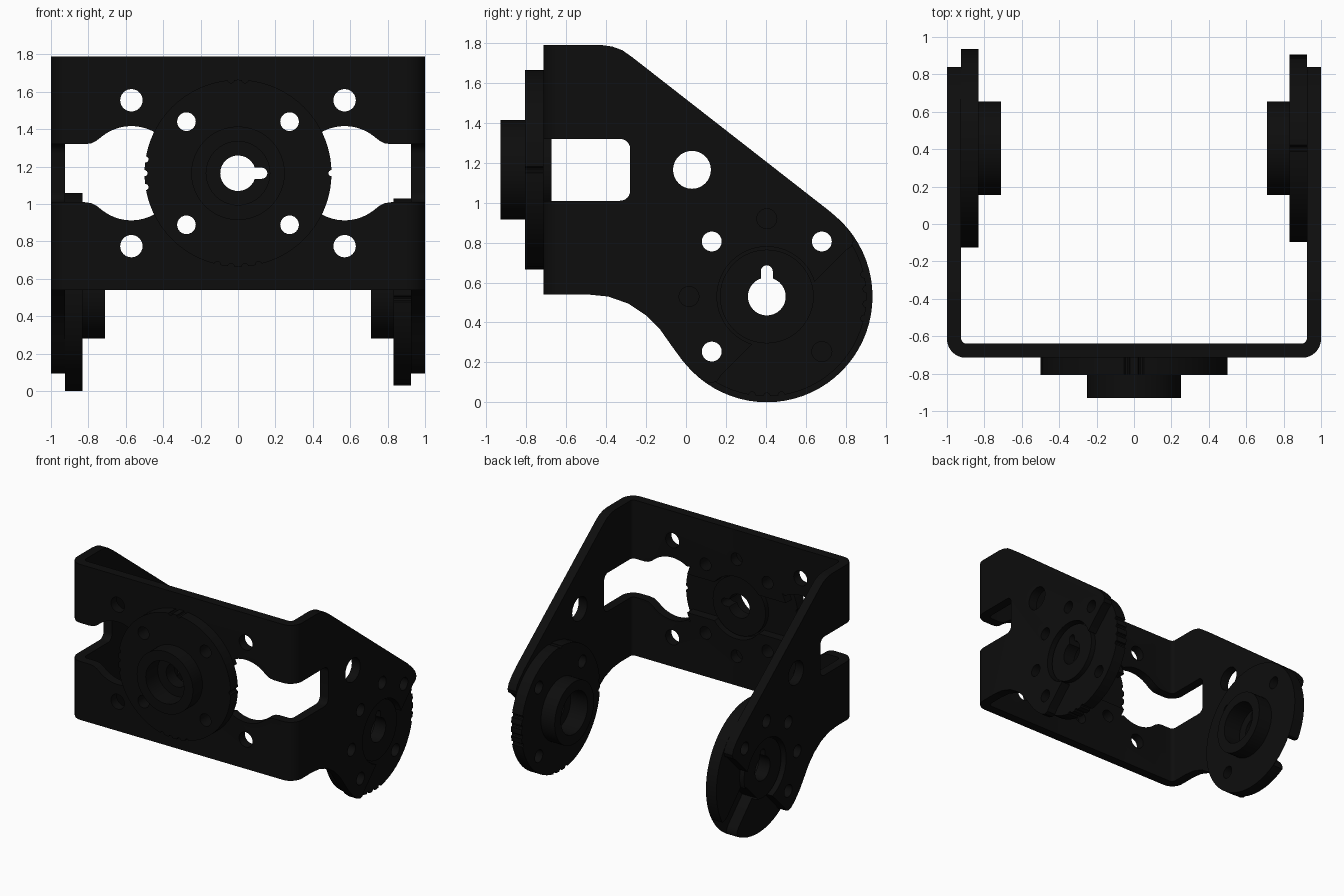
import bpy, bmesh, math
from mathutils import Vector

cube = bpy.data.objects.get("Cube")
if cube:
    bpy.data.objects.remove(cube, do_unlink=True)

black = bpy.data.materials.new("matte_black")
black.use_nodes = True
col = (0.004, 0.004, 0.004, 1)
black.diffuse_color = col
bsdf = next(n for n in black.node_tree.nodes if n.type == 'BSDF_PRINCIPLED')
bsdf.inputs["Base Color"].default_value = col
bsdf.inputs["Roughness"].default_value = 0.6


# --- helpers: extruded outlines and boolean operations ---
def place(axis, u, v, w):
    return {'X': (w, u, v), 'Y': (u, w, v), 'Z': (u, v, w)}[axis]


def prism(name, outline, axis, lo, hi):
    lo, hi = min(lo, hi), max(lo, hi)
    bm = bmesh.new()
    vs = [bm.verts.new(place(axis, u, v, lo)) for u, v in outline]
    face = bm.faces.new(vs)
    ext = bmesh.ops.extrude_face_region(bm, geom=[face])
    moved = [g for g in ext["geom"] if isinstance(g, bmesh.types.BMVert)]
    bmesh.ops.translate(bm, verts=moved, vec=Vector(place(axis, 0, 0, hi - lo)))
    bmesh.ops.recalc_face_normals(bm, faces=bm.faces)
    me = bpy.data.meshes.new(name)
    bm.to_mesh(me)
    bm.free()
    me.materials.append(black)
    ob = bpy.data.objects.new(name, me)
    bpy.context.collection.objects.link(ob)
    return ob


def arc(cu, cv, r, a0, a1, n):
    return [(cu + r * math.cos(math.radians(a0 + (a1 - a0) * i / n)),
             cv + r * math.sin(math.radians(a0 + (a1 - a0) * i / n))) for i in range(n + 1)]


def circle(cu, cv, r, n=24):
    return arc(cu, cv, r, 0, 360, n)[:-1]


def combine(ob, other, op='DIFFERENCE'):
    mod = ob.modifiers.new("bool", 'BOOLEAN')
    mod.operation, mod.solver, mod.object = op, 'EXACT', other
    dg = bpy.context.evaluated_depsgraph_get()
    dg.update()
    me = bpy.data.meshes.new_from_object(ob.evaluated_get(dg))
    ob.modifiers.clear()
    ob.data = me
    bpy.data.objects.remove(other, do_unlink=True)


def cut(ob, outline, axis, lo, hi):
    combine(ob, prism("cutter", outline, axis, lo, hi))


def finish(ob):
    bpy.ops.object.select_all(action='DESELECT')
    ob.select_set(True)
    bpy.context.view_layer.objects.active = ob
    bpy.ops.object.shade_smooth_by_angle(angle=math.radians(30))


CY, CZ = 0.405, 0.53      # arm pivot (y, z)
FZ = 1.165                # front plate centre height

# --- folded bracket: U-shaped plan trimmed by the side outline ---
half = ([(1, 1.2)] + arc(0.9, -0.615, 0.1, 0, -90, 8))
inner = arc(0.895, -0.61, 0.03, -90, 0, 4) + [(0.925, 1.2)]
plan = (half + [(-u, v) for u, v in reversed(half)]
        + [(-u, v) for u, v in reversed(inner)] + inner)
bracket = prism("folded_bracket", plan, 'Z', -0.2, 2.0)
side = [(-0.9, 0.54), (-0.9, 1.79), (-0.42, 1.79), (-0.37, 1.783), (-0.32, 1.765), (-0.27, 1.73),
        (0.73, 0.95), (0.79, 0.893), (0.825, 0.85), (0.84, 0.81), (0.83, 0.78), (0.80, 0.76),
        (0.175, 0.135), (0.155, 0.105), (0.125, 0.095), (0.085, 0.11), (0.042, 0.145),
        (-0.015, 0.205), (-0.07, 0.28), (-0.13, 0.365), (-0.20, 0.435),
        (-0.29, 0.495), (-0.39, 0.53), (-0.49, 0.54)]
combine(bracket, prism("side_trim", side, 'X', -1.2, 1.2), 'INTERSECT')

# --- arm openings, cut through both arms ---
cut(bracket, circle(CY, CZ, 0.25, 48), 'X', -1.2, 1.2)
cut(bracket, circle(0.03, FZ, 0.095, 32), 'X', -1.2, 1.2)
for a in (45, 90, 135, 180, 225):
    c = math.radians(a)
    cut(bracket, circle(CY + 0.39 * math.cos(c), CZ + 0.39 * math.sin(c), 0.05), 'X', -1.2, 1.2)
window = ([(-0.9, 1.01)] + arc(-0.33, 1.06, 0.05, -90, 0, 6)
          + arc(-0.33, 1.27, 0.05, 0, 90, 6) + [(-0.9, 1.32)])
cut(bracket, window, 'X', -1.2, 1.2)

# --- front plate openings ---
cut(bracket, circle(0, FZ, 0.25, 48), 'Y', -0.9, -0.5)
for k in range(8):
    c = math.radians(45 * k)
    cut(bracket, circle(0.39 * math.cos(c), FZ + 0.39 * math.sin(c), 0.05), 'Y', -0.9, -0.5)
for s in (-1, 1):
    for z in (0.775, 1.555):
        cut(bracket, circle(s * 0.57, z, 0.06), 'Y', -0.9, -0.5)
    top = (arc(0, 0, 0.465, 0, 29, 6) + arc(0.57, 0, 0.252, 122, 52, 12)
           + [(0.755, 0.175), (0.785, 0.16), (0.82, 0.155), (0.93, 0.155)])
    shape = top + [(u, -v) for u, v in reversed(top[1:])]
    cut(bracket, [(s * u, FZ + v) for u, v in shape], 'Y', -0.9, -0.5)
finish(bracket)


# --- round horn: disc, raised hub with bore, locating boss, keyhole, screw holes, rim notches ---
def horn(name, axis, cu, cv, base, d, r, key, notched=True, slot=False):
    a, b, c = base, base + d * 0.093, base + d * 0.215
    ob = prism(name, circle(cu, cv, r, 72), axis, a, b)
    hub = circle(cu, cv, 0.25, 48)
    combine(ob, prism("hub", hub, axis, b - d * 0.02, c), 'UNION')
    boss = circle(cu, cv, 0.235, 48)
    combine(ob, prism("boss", boss, axis, a - d * 0.04, a + d * 0.02), 'UNION')
    cut(ob, circle(cu, cv, 0.17, 40), axis, b - d * 0.03, c + d * 0.1)

    def turned(pts, ang):
        t = math.radians(ang)
        return [(cu + u * math.cos(t) - v * math.sin(t),
                 cv + u * math.sin(t) + v * math.cos(t)) for u, v in pts]

    lo, hi = a - d * 0.2, c + d * 0.2
    t = math.degrees(math.asin(0.03 / 0.095))
    keyhole = arc(0, 0, 0.095, t, 360 - t, 28) + arc(0.127, 0, 0.03, -90, 90, 8)
    cut(ob, turned(keyhole, key), axis, lo, hi)
    for k in range(4):
        if slot and k == 3:
            continue
        cut(ob, turned(circle(0.39, 0, 0.05), 45 + 90 * k), axis, lo, hi)
    # One to four alignment notches at each quarter of the rim
    if notched:
        for q in range(4):
            for i in range(q + 1):
                off = (i - q / 2) * 8.5
                cut(ob, turned(circle(r, 0, 0.017, 10), key + 90 * q + off), axis, lo, hi)
    # Open clamp slot with flared mouth
    if slot:
        edge = [(0.2, 0.1), (0.45, 0.1), (0.485, 0.107), (0.51, 0.125), (0.53, 0.16), (0.6, 0.2)]
        cut(ob, turned(edge + [(u, -v) for u, v in reversed(edge)], -45), axis, lo, b - d * 0.002)
    finish(ob)


horn("front_horn", 'Y', 0, FZ, -0.715, -1, 0.5, 0)
horn("left_horn", 'X', CY, CZ, 0.925, -1, 0.5, 90)
horn("right_slotted_horn", 'X', CY, CZ, -0.925, 1, 0.53, 90, False, True)
